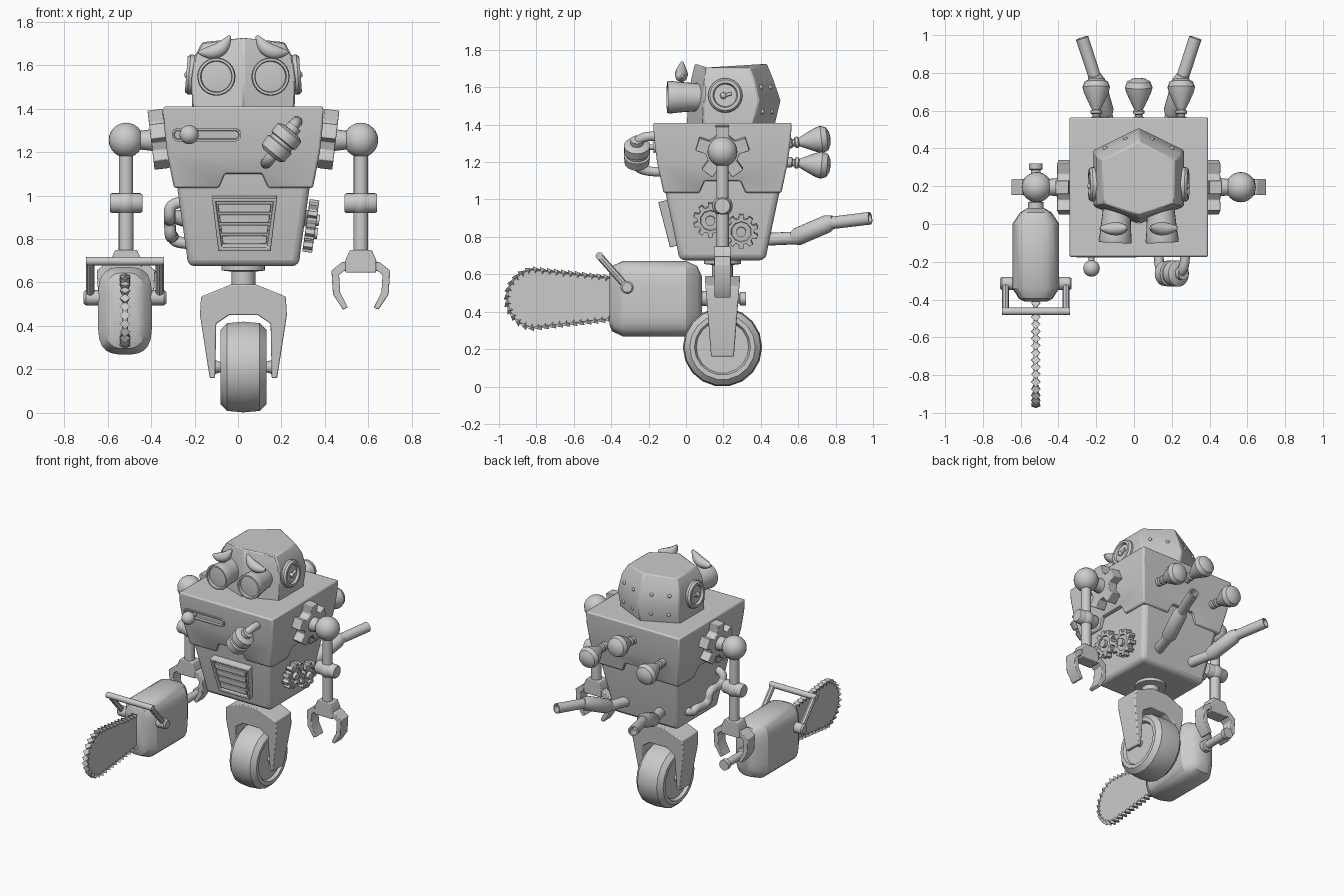
import bpy, bmesh
from math import sin, cos, pi, radians
from mathutils import Vector as V

if "Cube" in bpy.data.objects:
    bpy.data.objects.remove(bpy.data.objects["Cube"])

CX, CY = 0.025, 0.195          # body axis
X, Y, Z = V((1, 0, 0)), V((0, 1, 0)), V((0, 0, 1))


def finish(name, bm, bevel=0, seg=2):
    bmesh.ops.remove_doubles(bm, verts=bm.verts, dist=1e-5)
    bmesh.ops.recalc_face_normals(bm, faces=bm.faces)
    me = bpy.data.meshes.new(name)
    bm.to_mesh(me)
    bm.free()
    ob = bpy.data.objects.new(name, me)
    bpy.context.collection.objects.link(ob)
    if bevel:
        add_bevel(ob, bevel, seg)
    return ob


def add_bevel(ob, width, seg=2):
    m = ob.modifiers.new("bevel", 'BEVEL')
    m.width, m.segments, m.limit_method, m.angle_limit = width, seg, 'ANGLE', radians(35)


def loft(name, rings, bevel=0, seg=2):
    """Skin closed rings of points and cap both ends."""
    bm = bmesh.new()
    vs = [[bm.verts.new(p) for p in r] for r in rings]
    n = len(vs[0])
    for a, b in zip(vs, vs[1:]):
        for i in range(n):
            bm.faces.new((a[i], a[(i + 1) % n], b[(i + 1) % n], b[i]))
    for r in (vs[0], vs[-1]):
        if (r[0].co - r[n // 2].co).length > 1e-4:
            bm.faces.new(r)
    return finish(name, bm, bevel, seg)


def lathe(name, prof, base, d, n=20):
    """Revolve (radius, height) pairs about direction d from base."""
    q = V(d).to_track_quat('Z', 'Y')
    return loft(name, [[V(base) + q @ V((r * cos(2 * pi * i / n), r * sin(2 * pi * i / n), h))
                        for i in range(n)] for r, h in prof])


def rod(name, a, b, r, r2=None, n=16):
    d = V(b) - V(a)
    return lathe(name, [(r, 0), (r if r2 is None else r2, d.length)], a, d, n)


def ball(name, c, r):
    return lathe(name, [(r * sin(pi * i / 12), -r * cos(pi * i / 12)) for i in range(13)], c, Z, 24)


def prism(name, pts, o, u, v, depth, bevel=0, inset=None):
    """Extrude a 2D outline lying in the (u, v) plane, centred on o."""
    u, v, o = V(u).normalized(), V(v).normalized(), V(o)
    nrm = u.cross(v)
    bm = bmesh.new()
    a, b = ([bm.verts.new(o + u * p + v * q + nrm * s) for p, q in pts] for s in (-depth / 2, depth / 2))
    bm.faces.new(a[::-1])
    front = bm.faces.new(b)
    for i in range(len(a)):
        j = (i + 1) % len(a)
        bm.faces.new((a[i], a[j], b[j], b[i]))
    if inset:
        bm.normal_update()
        bmesh.ops.inset_region(bm, faces=[front], thickness=inset[0])
        bmesh.ops.inset_region(bm, faces=[front], thickness=0.004, depth=-inset[1])
    return finish(name, bm, bevel)


def pipe(name, pts, r, radii=None, smooth=True):
    cu = bpy.data.curves.new(name, 'CURVE')
    cu.dimensions, cu.bevel_depth, cu.bevel_resolution, cu.use_fill_caps = '3D', r, 3, True
    sp = cu.splines.new('NURBS' if smooth else 'POLY')
    sp.points.add(len(pts) - 1)
    for i, p in enumerate(pts):
        sp.points[i].co = (*p, 1)
        sp.points[i].radius = radii[i] if radii else 1
    if smooth:
        sp.order_u, sp.use_endpoint_u, sp.resolution_u = 3, True, 6
    ob = bpy.data.objects.new(name, cu)
    bpy.context.collection.objects.link(ob)


def rect(hx, hy, z):
    return [(CX + a * hx, CY + b * hy, z) for a, b in ((-1, -1), (1, -1), (1, 1), (-1, 1))]


def gear(n, r1, r0):
    return [(r * cos(2 * pi * (i + f) / n + pi / 2), r * sin(2 * pi * (i + f) / n + pi / 2))
            for i in range(n) for f, r in ((-.32, r0), (-.2, r1), (.2, r1), (.32, r0))]


def trap(top, bot, z1, z0):
    return [(-bot, z0), (bot, z0), (top, z1), (-top, z1)]


# Wheel, axle and fork
lathe("wheel", [(0, -.085), (.14, -.085), (.15, -.105), (.175, -.105), (.205, -.075), (.212, 0),
                (.205, .075), (.175, .105), (.15, .105), (.14, .085), (0, .085)], (CX, CY, .211), X, 18)
half = [(.06, .59), (.195, .535), (.2, .45), (.155, .16), (.13, .16), (.125, .41), (.065, .45)]
fork = prism("wheel_fork", half + [(-x, z) for x, z in half[::-1]], (CX, CY, 0), X, Z, .19, .006)
for v in fork.data.vertices:
    v.co.y = CY + (v.co.y - CY) * (.64 + .36 * (v.co.z - .16) / .43)
rod("axle", (CX - .14, CY, .211), (CX + .14, CY, .211), .022)
for s in (-1, 1):
    rod("axle_nut", (CX + s * .1, CY, .211), (CX + s * .155, CY, .211), .022, .04)
lathe("waist", [(.055, .57), (.055, .65), (.1, .655), (.1, .7)], (CX, CY, 0), Z, 24)

# Torso: tapered lower body and overlapping upper shell with notched hem
loft("lower_torso", [rect(.255, .23, .675), rect(.262, .242, .74), rect(.305, .305, 1.04),
                     rect(.31, .315, 1.2)], .03, 3)
upper = loft("upper_torso", [rect(.32, .315, 1.035), rect(.352, .35, 1.2), rect(.366, .366, 1.33),
                             rect(.368, .37, 1.41)])
for u, w, nm in ((X, .085, "notch_cutter_front"), (Y, .095, "notch_cutter_side")):
    cut = prism(nm, trap(w, w + .035, 1.1, 1.02), (CX, CY, 0), u, Z, 2)
    cut.hide_render = cut.hide_viewport = True
    m = upper.modifiers.new("notch", 'BOOLEAN')
    m.operation, m.object = 'DIFFERENCE', cut
add_bevel(upper, .01)

# Front grille with slats
gv = V((0, -.26, 1)).normalized()
prism("grille_frame", trap(.15, .12, .125, -.125), (CX + .005, -.088, .872), X, gv, .06, .004, (.022, .02))
for k in range(4):
    o = V((CX + .005, -.103, .872)) + gv * (-.078 + .05 * k)
    w = .1 + .006 * k
    prism("grille_slat", trap(w + .004, w, .019, -.019), o, X, (0, -.1, 1), .025, .003)

# Chest slider and canister
cap = [(.13 * (1 if cos(a) > 0 else -1) + .03 * cos(a), .03 * sin(a))
       for a in [2 * pi * (i + .5) / 20 for i in range(20)]]
prism("slider_slot", cap, (-.145, -.163, 1.28), X, (0, -.1, 1), .025, 0, (.009, .012))
rod("slider_stem", (-.225, -.15, 1.28), (-.225, -.23, 1.28), .015)
ball("slider_knob", (-.225, -.235, 1.28), .044)
pipe("canister_pipe", [(.27, -.12, 1.335), (.275, -.25, 1.35), (.205, -.265, 1.25), (.125, -.265, 1.14),
                       (.13, -.1, 1.15)], .026)
lathe("canister", [(0, -.085), (.045, -.085), (.066, -.07), (.07, -.02), (.06, -.015), (.06, .0), (.07, .005),
                   (.07, .05), (.05, .062), (.035, .064), (.035, .09), (0, .09)], (.205, -.262, 1.25), (.63, 0, .77))

# Side gears on the right, bent pipe on the left
for y, z, ph in ((.13, .89, 0), (.295, .83, 1)):
    o, v = V((CX + .03 + .255 + .14 * (z - .68), y, z)), V((.14, 0, 1))
    prism("side_gear", gear(10, .092, .07), o, Y, v, .045, .003, (.02, .01))
    rod("gear_hub", o, o + V((.035, 0, -.005)), .026)
pipe("side_pipe", [(-.24, .03, .97), (-.315, .03, .97), (-.315, .04, .88), (-.315, .19, .9), (-.31, .19, .8),
                   (-.3, .33, .82), (-.29, .33, .78), (-.2, .33, .78)], .027)

# Head: six-sided block
def head_ring(w, ys, z, dz=0):
    f, fc, bc, b = ys
    return [(CX, f, z + dz), (CX + w, fc, z), (CX + w, bc, z), (CX, b, z + dz), (CX - w, bc, z), (CX - w, fc, z)]


loft("head", [head_ring(.235, (0, .09, .36, .475), 1.39), head_ring(.24, (.012, .095, .39, .508), 1.53),
              head_ring(.225, (.025, .1, .365, .47), 1.64), head_ring(.19, (.045, .11, .34, .435), 1.705, .022)],
     .007, 1)
for s in (-1, 1):
    # Eyes and brows
    lathe("eye", [(.07, -.22), (.082, -.06), (.088, -.012), (.084, 0), (.073, 0), (.07, -.02), (0, -.012)],
          (CX + s * .125, -.1, 1.547), (s * .05, -1, 0), 24)
    pipe("brow", [(CX + s * x, y, z) for x, y, z in
                  ((.205, -.02, 1.66), (.17, -.025, 1.655), (.115, -.025, 1.665), (.08, -.025, 1.7),
                   (.062, -.02, 1.735))], .034, (.25, .85, 1.1, .8, .2))
    # Ear dials
    e = V((CX + s * .225, .21, 1.555))
    lathe("ear_dial", [(.092, 0), (.092, .025), (.082, .038), (.066, .038), (.06, .022), (0, .022)],
          e, (s, 0, .08), 24)
    rod("ear_key", e + V((s * .03, -.025, -.005)), e + V((s * .03, .035, .012)), .009)
    ball("ear_key_bow", e + V((s * .03, -.01, 0)), .017)
    # Rivets on the back of the head
    for f, z in ((.3, 1.47), (.75, 1.47), (.3, 1.6), (.75, 1.6)):
        ball("head_rivet", (CX + s * .235 * f, .487 - .11 * f - (.004 if z > 1.5 else -.003), z), .012)

    # Shoulder gear, arm and elbow
    ax = CX + s * .54
    prism("shoulder_gear", gear(5, .145, .09), (CX + s * .39, CY, 1.255), Y, (s * .12, 0, 1), .07, .004)
    rod("shoulder_socket", (CX + s * .34, CY, 1.255), (CX + s * .485, CY, 1.255), .06, .042)
    ball("shoulder_ball", (ax, CY, 1.255), .08)
    rod("upper_arm", (ax, CY, 1.2), (ax, CY, .97), .033)
    ball("elbow_ball", (ax, CY, .965), .055)
    lathe("elbow_pin", [(0, -.075), (.04, -.075), (.046, -.065), (.046, .065), (.04, .075), (0, .075)],
          (ax, CY, .965), X)
    rod("forearm", (ax, CY, .95), (ax, CY, .73), .034)
    # Wrist and claw
    prism("wrist", [(-.07, .645), (.07, .645), (.072, .7), (.05, .75), (-.05, .75), (-.072, .7)],
          (ax, CY, 0), X, Z, .09, .005)
    for t in (-1, 1):
        claw = [(.05, .695), (.085, .695), (.135, .655), (.128, .545), (.082, .475), (.06, .485), (.095, .555),
                (.1, .635), (.075, .655), (.05, .645)]
        prism("claw_finger", [(t * x, z) for x, z in claw], (ax, CY, 0), X, Z, .085, .004)

    # Exhausts, mirrored about the body axis
    P = lambda x, y, z: V((CX + s * x, y, z))
    rod("exhaust_inlet", P(.12, .38, .785), P(.18, .6, .795), .034)
    a, b = P(.172, .57, .79), P(.235, .79, .885)
    L = (b - a).length
    lathe("muffler", [(.034, 0), (.048, .03), (.048, L - .04), (.033, L)], a, b - a)
    a, b = P(.228, .765, .873), P(.3, .985, .9)
    L = (b - a).length
    lathe("exhaust_tip", [(.033, 0), (.034, L), (.025, L), (.025, L - .08), (0, L - .08)], a, b - a)

# Three horn bulbs on the back
for x, z, t in ((-.225, 1.2, -.09), (0, 1.3, .12), (.225, 1.2, -.09)):
    lathe("back_bulb", [(.028, -.05), (.028, .02), (.02, .025), (.02, .035), (.03, .04), (.03, .055), (.022, .06),
                        (.035, .085), (.065, .15), (.073, .18), (.062, .21), (.035, .225), (0, .23)],
          (CX + x, .545, z), (0, 1, t))

# Chainsaw motor body and grips
SX, SZ = -.52, .47
def saw_ring(y, hx, hz):
    return [(SX + hx * abs(cos(a)) ** .7 * (1 if cos(a) > 0 else -1), y,
             SZ + hz * abs(sin(a)) ** .45 * (1 if sin(a) > 0 else -1))
            for a in [2 * pi * (i + .5) / 24 for i in range(24)]]


loft("saw_body", [saw_ring(*r) for r in ((-.41, .06, .14), (-.395, .09, .175), (-.34, .125, .202),
                                         (0, .125, .202), (.06, .085, .175), (.085, .045, .12))])
lathe("saw_rear_grip", [(.04, 0), (.04, .05), (.026, .055), (.026, .22), (.036, .225), (.036, .255), (0, .255)],
      (SX, .065, SZ), Y)
for s in (-1, 1):
    x = SX + s * .16
    lathe("saw_handle_pivot", [(.035, 0), (.035, .08), (.026, .09), (0, .09)], (SX + s * .1, -.315, .53), (s, 0, 0))
    rod("saw_handle_arm", (x, -.315, .53), (x, -.465, .7), .019, n=8)
rod("saw_handle_bar", (SX - .18, -.463, .698), (SX + .18, -.463, .698), .02, n=12)

# Chainsaw blade with teeth
arc = [radians(97 + 166 * i / 20) for i in range(21)]
edge = [V((-.38, SZ + .105))] + [V((-.8 + .155 * cos(a), SZ + .155 * sin(a))) for a in arc] + [V((-.38, SZ - .105))]
prism("saw_blade", edge, (SX, 0, 0), Y, Z, .026, .003)
step, carry = .038, .04
for p, q in zip(edge, edge[1:]):
    d = q - p
    while carry < d.length:
        c, t = p + d * (carry / d.length), d.normalized()
        nrm = V((t.y, -t.x)) * -1
        base, tip = c - nrm * .012, c + nrm * .047 + t * .018
        rod("saw_tooth", (SX, *base), (SX, *tip), .025, 0.001, 4)
        carry += step
    carry -= d.length

# Smooth shading with sharp edges kept
for ob in bpy.context.scene.objects:
    if ob.type == 'MESH' and not ob.hide_render:
        ob.select_set(True)
        bpy.context.view_layer.objects.active = ob
bpy.ops.object.shade_smooth_by_angle(angle=radians(32))
